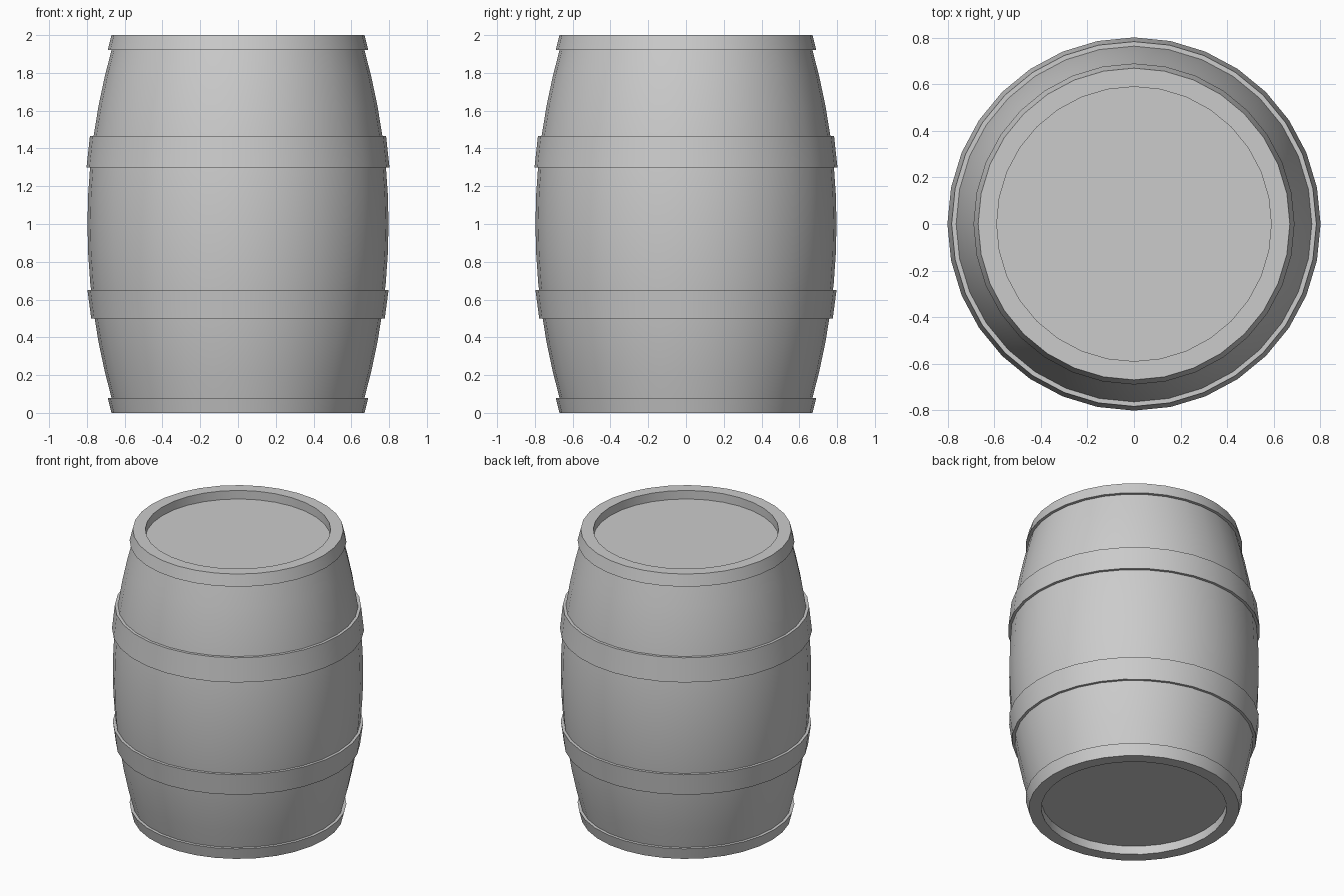
import bpy, bmesh, math

if "Cube" in bpy.data.objects:
    bpy.data.objects.remove(bpy.data.objects["Cube"])

SIDES = 32


def bulge(z):
    """Barrel wall radius at height z."""
    return 0.797 - 0.15 * (z - 1.0) ** 2


def lathe(name, profile, closed):
    """Revolve (radius, z) points about z; open profiles get flat end caps."""
    bm = bmesh.new()
    rings = []
    for r, z in profile:
        rings.append([bm.verts.new((r * math.cos(a), r * math.sin(a), z))
                      for a in (i * math.tau / SIDES for i in range(SIDES))])
    pairs = list(zip(rings, rings[1:]))
    if closed:
        pairs.append((rings[-1], rings[0]))
    for low, high in pairs:
        for i in range(SIDES):
            j = (i + 1) % SIDES
            bm.faces.new((low[i], low[j], high[j], high[i]))
    if not closed:
        bm.faces.new(rings[0])
        bm.faces.new(rings[-1])
    bmesh.ops.recalc_face_normals(bm, faces=bm.faces)
    mesh = bpy.data.meshes.new(name)
    bm.to_mesh(mesh)
    bm.free()
    obj = bpy.data.objects.new(name, mesh)
    bpy.context.collection.objects.link(obj)
    bpy.ops.object.select_all(action='DESELECT')
    obj.select_set(True)
    bpy.context.view_layer.objects.active = obj
    bpy.ops.object.shade_smooth_by_angle(angle=math.radians(30))
    return obj


# Bulging staves with flat heads recessed below the rims
rows = 12
heights = [0.06 + 1.88 * i / rows for i in range(rows + 1)]
lathe("barrel_body", [(bulge(z), z) for z in heights], False)

# Raised end rims with their flared hoops, mirrored top and bottom
rim = [(0.59, 2.0), (0.67, 2.0), (0.69, 1.92), (0.60, 1.92), (0.59, 1.93)]
lathe("top_rim", rim, True)
lathe("bottom_rim", [(r, 2.0 - z) for r, z in rim], True)

# Middle hoops, wider on the side nearest the belly
for name, z_wide, r_wide, z_thin, r_thin in (
        ("upper_hoop", 1.30, 0.802, 1.465, 0.784),
        ("lower_hoop", 0.65, 0.797, 0.50, 0.777)):
    lathe(name, [(r_wide, z_wide), (r_thin, z_thin),
                 (bulge(z_thin) - 0.02, z_thin),
                 (bulge(z_wide) - 0.02, z_wide)], True)
